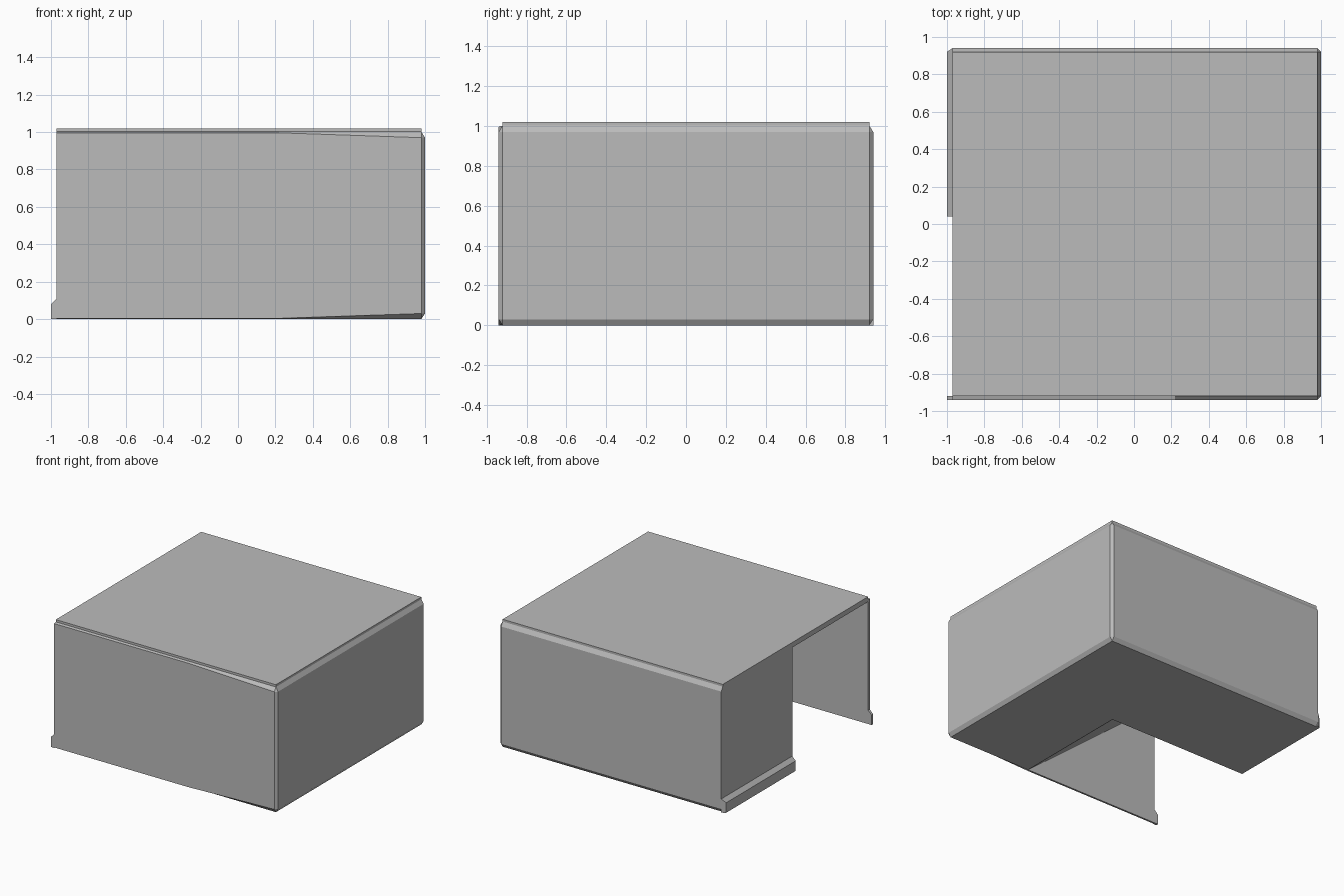
import bpy
import bmesh

cube = bpy.data.objects.get("Cube")
if cube:
    bpy.data.objects.remove(cube, do_unlink=True)

grey = bpy.data.materials.new("plain_grey")
grey.use_nodes = True
colour = (0.5, 0.5, 0.5, 1)
grey.diffuse_color = colour
grey.node_tree.nodes["Principled BSDF"].inputs["Base Color"].default_value = colour


def finish(name, bm):
    """Clean the mesh and turn it into a flat-shaded object."""
    bmesh.ops.remove_doubles(bm, verts=bm.verts, dist=0.0005)
    bmesh.ops.recalc_face_normals(bm, faces=bm.faces)
    mesh = bpy.data.meshes.new(name)
    bm.to_mesh(mesh)
    bm.free()
    mesh.materials.append(grey)
    obj = bpy.data.objects.new(name, mesh)
    bpy.context.collection.objects.link(obj)
    return obj


def loft(name, rings):
    """Skin equal-length rings of points and cap both ends."""
    bm = bmesh.new()
    loops = [[bm.verts.new(p) for p in ring] for ring in rings]
    for a, b in zip(loops, loops[1:]):
        for i in range(len(a)):
            j = (i + 1) % len(a)
            bm.faces.new((a[i], a[j], b[j], b[i]))
    bm.faces.new(loops[0])
    bm.faces.new(loops[-1])
    return finish(name, bm)


# Outlines of the walls and of the smaller top and bottom plates
LEFT, BEND, SIDE, OUT, EDGE, DEPTH = -0.97, 0.22, 0.98, 1.0, 0.92, 0.94
wall = [(LEFT, -DEPTH), (BEND, -DEPTH), (SIDE, -DEPTH), (OUT, -EDGE),
        (OUT, EDGE), (SIDE, DEPTH), (LEFT, DEPTH)]
plate = [(min(x, SIDE), max(-EDGE, min(EDGE, y))) for x, y in wall]


def level(outline, z, front_z=None):
    """Place an outline at a height; its front left part may differ."""
    return [(x, y, front_z if front_z is not None and i < 2 else z)
            for i, (x, y) in enumerate(outline)]


# Box with folded edges that fade out along the front
body = loft("box_shell", [
    level(plate, 0),
    level(wall, 0.03, 0.004),
    level(wall, 0.97, 0.996),
    level(plate, 1.002),
    level(plate, 1.02),
])

# Wedge-shaped recess with a sloping ceiling, open to the side and below
wedge = [(0.34, -0.081), (-1.1, 1.085), (-1.1, -0.081)]
cutter = loft("recess_cutter", [[(x, y, z) for x, z in wedge] for y in (-EDGE, 0.04)])
cutter.hide_render = True
cut = body.modifiers.new("recess", 'BOOLEAN')
cut.operation = 'DIFFERENCE'
cut.solver = 'EXACT'
cut.object = cutter
bpy.context.view_layer.update()
evaluated = body.evaluated_get(bpy.context.evaluated_depsgraph_get())
body.data = bpy.data.meshes.new_from_object(evaluated)
body.modifiers.clear()
bpy.data.objects.remove(cutter, do_unlink=True)

# Base lip along the closed half wall and at the end of the front wall
lip = [(LEFT, 0), (-1.0, 0), (-1.0, 0.08), (LEFT, 0.11)]
for name, y0, y1, mitre in (("wall_base_lip", 0.04, EDGE, 0.02),
                            ("front_base_lip", -DEPTH, -EDGE, 0)):
    loft(name, [
        [(x, y0, z) for x, z in lip],
        [(x, y1 + (mitre if x == LEFT else 0), z) for x, z in lip],
    ])
